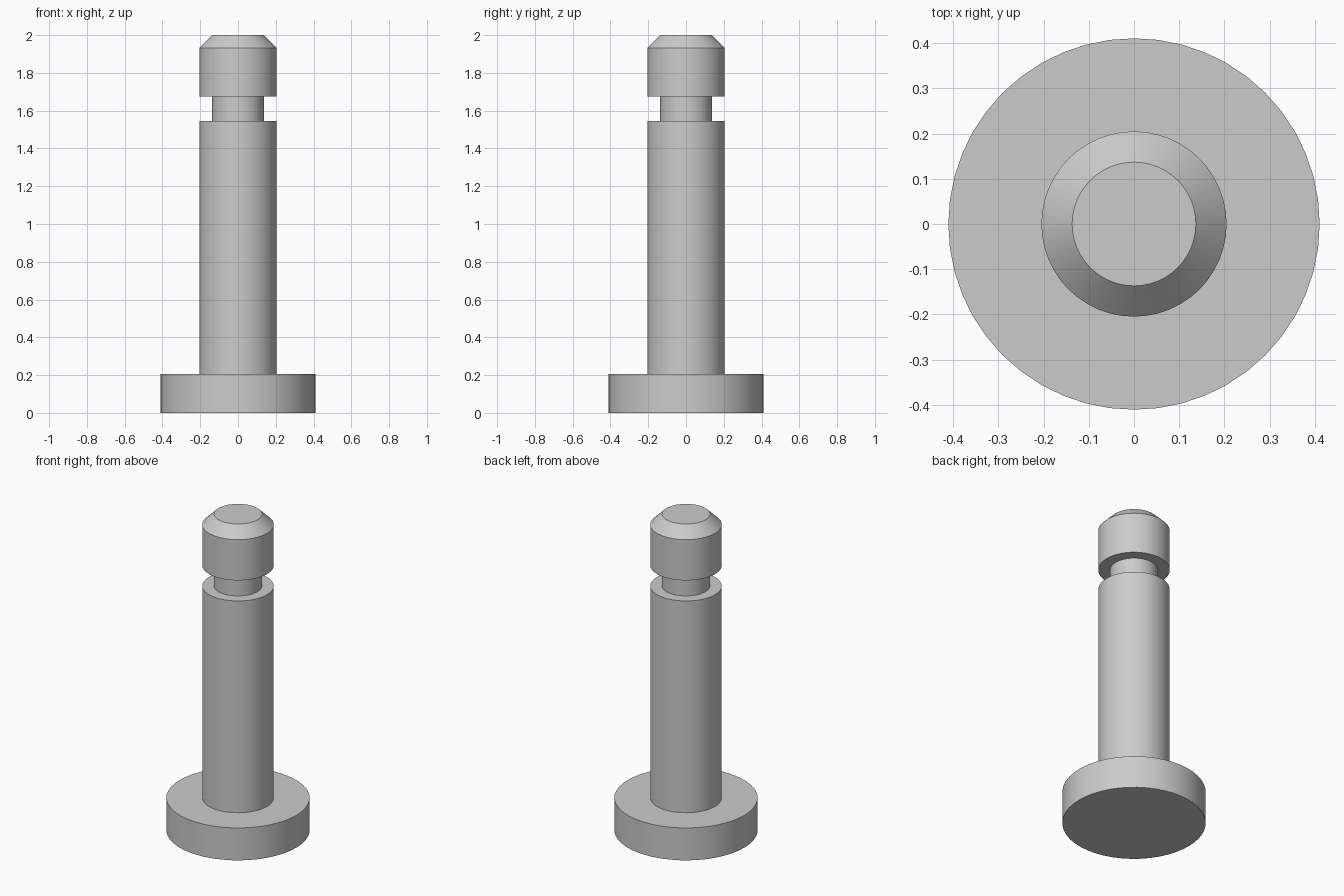
import bpy
import bmesh
import math

SEGMENTS = 48
FLANGE_R, SHAFT_R, NECK_R = 0.411, 0.205, 0.137
FLANGE_TOP, GROOVE_LOW, GROOVE_HIGH, CHAMFER_Z, TOP = 0.205, 1.545, 1.675, 1.933, 2.0

cube = bpy.data.objects.get("Cube")
if cube:
    bpy.data.objects.remove(cube, do_unlink=True)

# Plain grey metal
grey = bpy.data.materials.new("grey_metal")
grey.use_nodes = True
colour = (0.6, 0.6, 0.6, 1)
grey.diffuse_color = colour
for node in grey.node_tree.nodes:
    if node.type == 'BSDF_PRINCIPLED':
        node.inputs["Base Color"].default_value = colour


def lathe(name, profile):
    """Revolve (radius, height) points around z into a closed solid."""
    bm = bmesh.new()
    verts = [bm.verts.new((0, r, z)) for r, z in profile]
    edges = [bm.edges.new(pair) for pair in zip(verts, verts[1:])]
    bmesh.ops.spin(bm, geom=verts + edges, cent=(0, 0, 0), axis=(0, 0, 1),
                   angle=math.tau, steps=SEGMENTS)
    bmesh.ops.remove_doubles(bm, verts=bm.verts, dist=1e-4)
    bmesh.ops.recalc_face_normals(bm, faces=bm.faces)
    mesh = bpy.data.meshes.new(name)
    bm.to_mesh(mesh)
    bm.free()
    mesh.materials.append(grey)
    obj = bpy.data.objects.new(name, mesh)
    bpy.context.collection.objects.link(obj)
    bpy.ops.object.select_all(action='DESELECT')
    obj.select_set(True)
    bpy.context.view_layer.objects.active = obj
    bpy.ops.object.shade_smooth_by_angle(angle=math.radians(30))
    return obj


# Flanged pin: base flange, shaft, retaining groove, chamfered head
lathe("flanged_pin", [
    (0, 0), (FLANGE_R, 0), (FLANGE_R, FLANGE_TOP),
    (SHAFT_R, FLANGE_TOP), (SHAFT_R, GROOVE_LOW),
    (NECK_R, GROOVE_LOW), (NECK_R, GROOVE_HIGH),
    (SHAFT_R, GROOVE_HIGH), (SHAFT_R, CHAMFER_Z),
    (NECK_R, TOP), (0, TOP),
])
